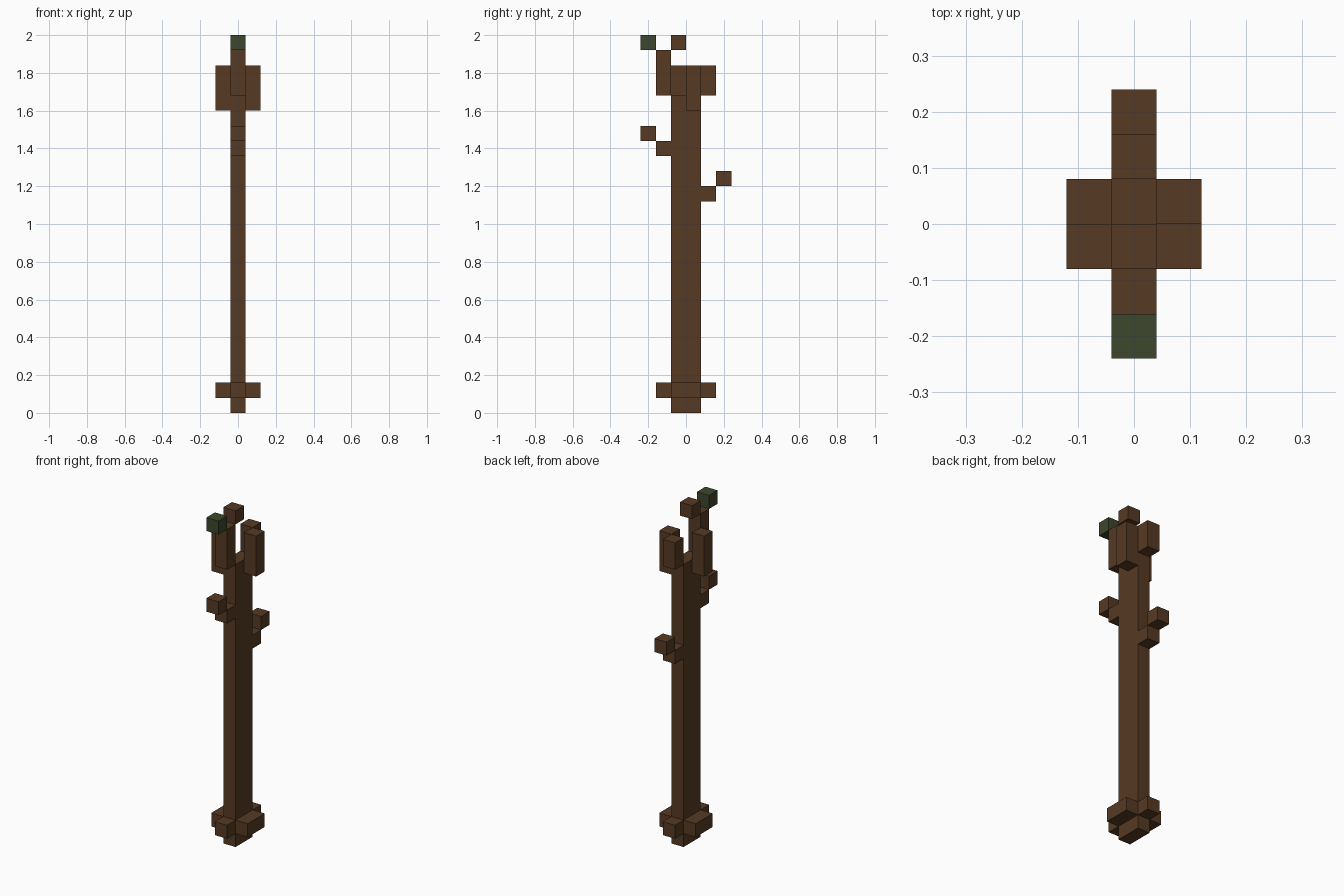
import bpy
import bmesh
from mathutils import Vector

cube = bpy.data.objects.get("Cube")
if cube:
    bpy.data.objects.remove(cube, do_unlink=True)

U = 0.08  # edge of one block


def make_material(name, rgb):
    mat = bpy.data.materials.new(name)
    mat.use_nodes = True
    color = (*rgb, 1.0)
    mat.diffuse_color = color
    mat.node_tree.nodes["Principled BSDF"].inputs["Base Color"].default_value = color
    return mat


bark = make_material("brown bark", (0.093, 0.042, 0.017))
leaf = make_material("dark green leaf", (0.047, 0.061, 0.026))


def block(name, low, size, mat=bark):
    """Box from its lowest corner and size, both counted in blocks."""
    low, size = Vector(low) * U, Vector(size) * U
    mesh = bpy.data.meshes.new(name)
    bm = bmesh.new()
    bmesh.ops.create_cube(bm, size=1.0)
    for v in bm.verts:
        v.co = low + Vector((c + 0.5) * s for c, s in zip(v.co, size))
    bm.to_mesh(mesh)
    bm.free()
    mesh.materials.append(mat)
    obj = bpy.data.objects.new(name, mesh)
    bpy.context.collection.objects.link(obj)
    return obj


# Trunk
block("trunk", (-0.5, -1, 0), (1, 2, 21))

# Root flare around the foot
for side, x in (("left", 0.5), ("right", -1.5)):
    block(f"{side}_root", (x, -1, 1), (1, 2, 1))
for side, y in (("front", -2), ("back", 1)):
    block(f"{side}_root", (-0.5, y, 1), (1, 1, 1))

# Stepped twigs on the trunk
for side, direction, height in (("front", -1, 17), ("back", 1, 14)):
    for step, part in enumerate(("base", "tip")):
        y = direction * (1.5 + step) - 0.5
        block(f"{side}_twig_{part}", (-0.5, y, height + step), (1, 1, 1))

# Upright crown branches
block("left_branch", (0.5, 0, 20), (1, 1, 3))
block("right_branch", (-1.5, -1, 20), (1, 1, 3))
block("back_branch", (-0.5, 1, 21), (1, 1, 2))
block("front_branch", (-0.5, -2, 21), (1, 1, 3))

# Forked top with a single leaf
block("top_twig", (-0.5, -1, 24), (1, 1, 1))
block("leaf", (-0.5, -3, 24), (1, 1, 1), leaf)
